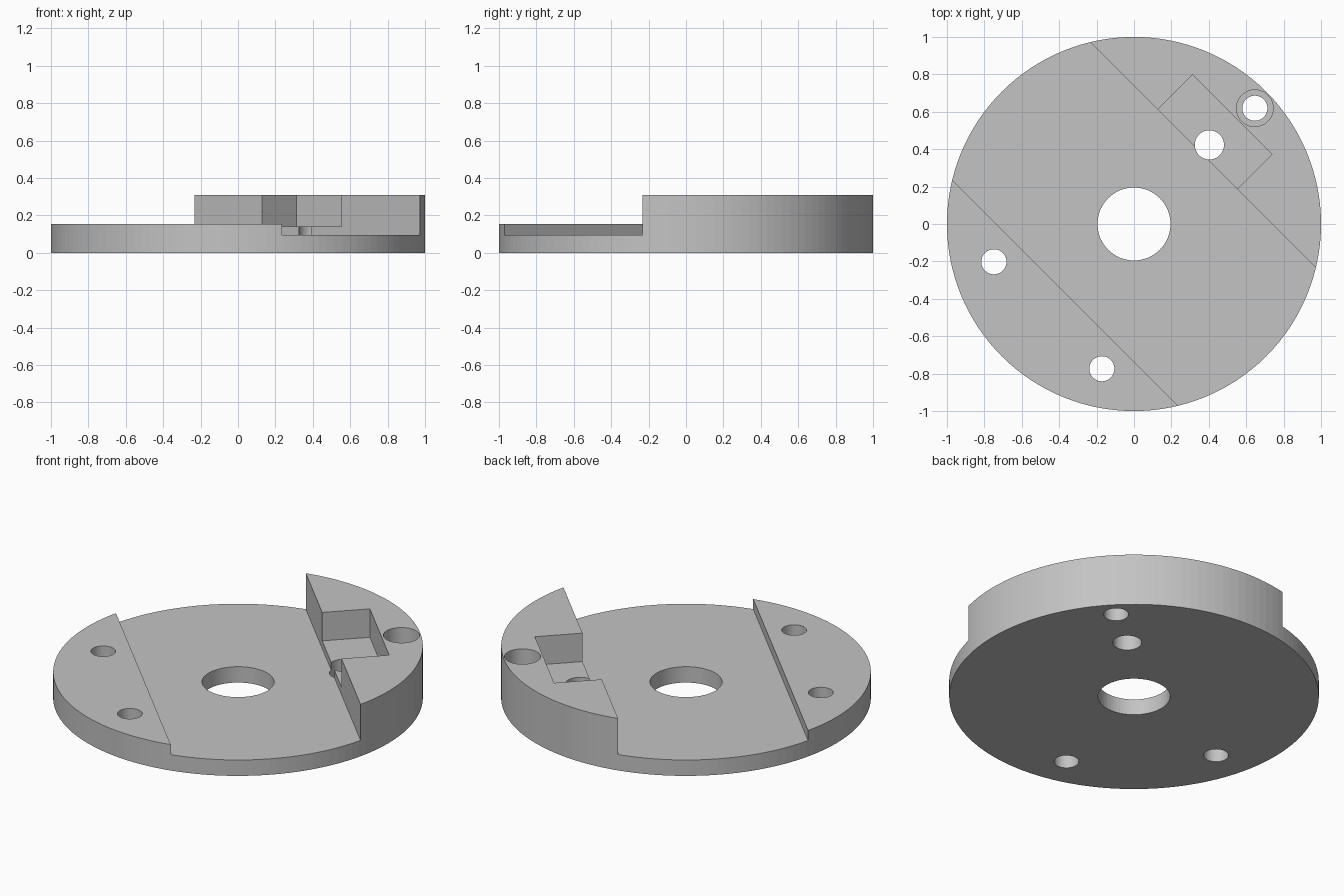
import bpy
import math

if "Cube" in bpy.data.objects:
    bpy.data.objects.remove(bpy.data.objects["Cube"], do_unlink=True)

# One plain grey for the whole part
grey = bpy.data.materials.new("plain_grey")
grey.use_nodes = True
colour = (0.55, 0.55, 0.55, 1.0)
grey.diffuse_color = colour
grey.node_tree.nodes["Principled BSDF"].inputs["Base Color"].default_value = colour

TURN = math.radians(45)   # the steps run diagonally across the disc
TOP = 0.31


def cylinder(name, x, y, radius, z0, z1, sides=64):
    bpy.ops.mesh.primitive_cylinder_add(vertices=sides, radius=radius, depth=z1 - z0,
                                        location=(x, y, (z0 + z1) / 2))
    ob = bpy.context.object
    ob.name = name
    ob.data.materials.append(grey)
    return ob


def diagonal_box(name, u0, u1, v0, v1, z0, z1):
    """Box with u running towards the back left and v at right angles to it."""
    u, v = (u0 + u1) / 2, (v0 + v1) / 2
    c, s = math.cos(TURN), math.sin(TURN)
    bpy.ops.mesh.primitive_cube_add(size=1, rotation=(0, 0, TURN),
                                    location=(u * c - v * s, u * s + v * c, (z0 + z1) / 2))
    ob = bpy.context.object
    ob.name = name
    ob.scale = (u1 - u0, v1 - v0, z1 - z0)
    ob.data.materials.append(grey)
    return ob


def cut(target, cutter):
    cutter.hide_render = True
    mod = target.modifiers.new(cutter.name, "BOOLEAN")
    mod.operation = "DIFFERENCE"
    mod.solver = "EXACT"
    mod.object = cutter
    bpy.context.view_layer.objects.active = target
    bpy.ops.object.modifier_apply(modifier=mod.name)
    bpy.data.objects.remove(cutter, do_unlink=True)


disc = cylinder("stepped_disc", 0, 0, 1.0, 0, TOP, 128)

# Low ledge, sunken channel and rectangular pocket in the tall block
cut(disc, diagonal_box("ledge_cut", -1.5, -0.40, -1.5, 1.5, 0.155, 0.6))
cut(disc, diagonal_box("channel_cut", -0.52, 0.523, -1.5, 1.5, 0.095, 0.7))
cut(disc, diagonal_box("pocket_cut", 0.30, 0.785, -0.258, 0.343, 0.14, 0.8))

# Through holes: centre bore, two ledge holes, pocket hole, screw hole
for x, y, r in [(0, 0, 0.195), (-0.749, -0.202, 0.067), (-0.172, -0.774, 0.067),
                (0.403, 0.423, 0.078), (0.646, 0.619, 0.067)]:
    cut(disc, cylinder("hole_cut", x, y, r, -0.2, 0.9))

# Wide recess above the screw hole
cut(disc, cylinder("recess_cut", 0.646, 0.619, 0.098, 0.14, 0.85))
